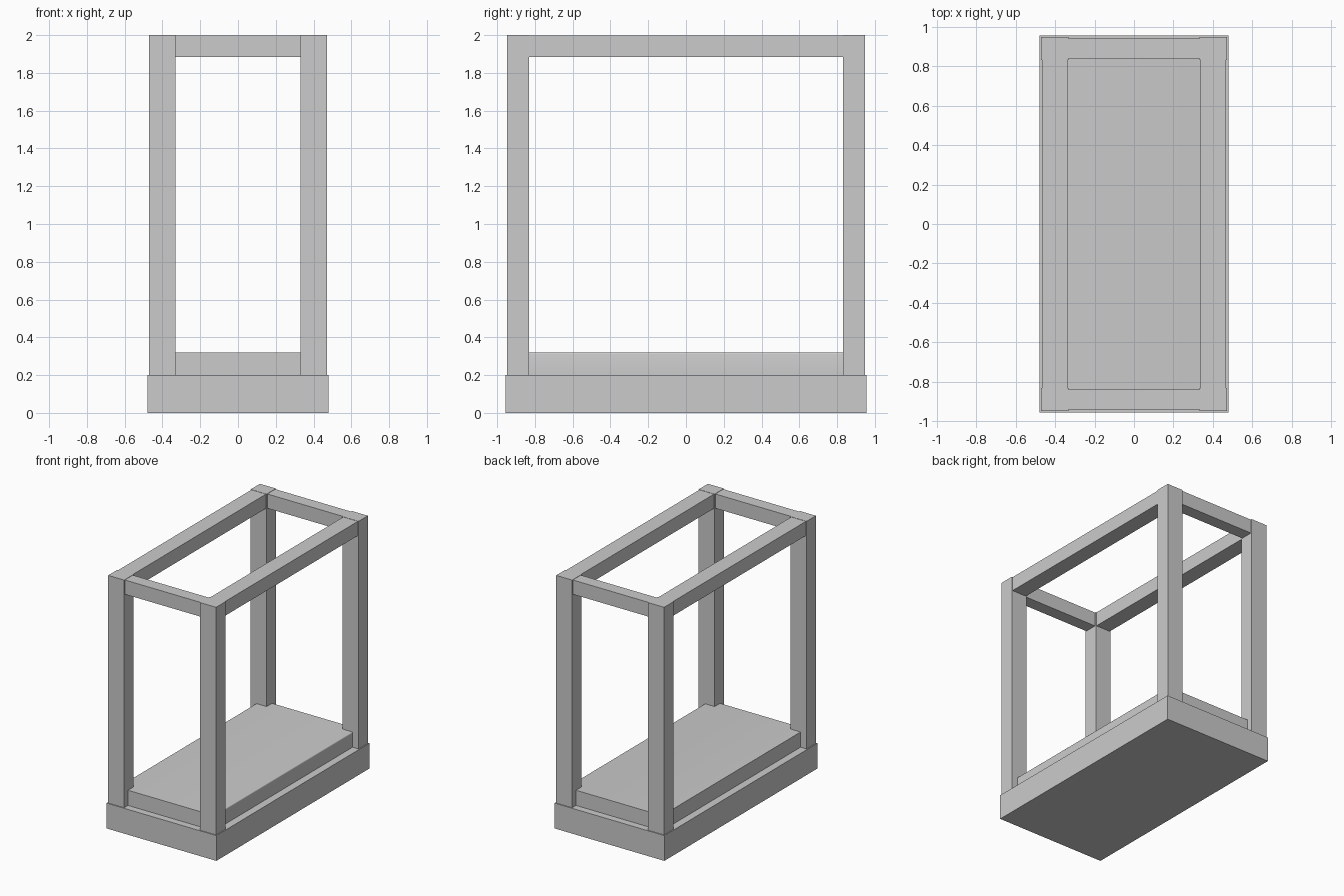
import bpy, bmesh

if "Cube" in bpy.data.objects:
    bpy.data.objects.remove(bpy.data.objects["Cube"])


def box(name, x0, x1, y0, y1, z0, z1):
    """Axis-aligned box between two corners."""
    bm = bmesh.new()
    bmesh.ops.create_cube(bm, size=1)
    for v in bm.verts:
        v.co.x = x1 if v.co.x > 0 else x0
        v.co.y = y1 if v.co.y > 0 else y0
        v.co.z = z1 if v.co.z > 0 else z0
    me = bpy.data.meshes.new(name)
    bm.to_mesh(me)
    bm.free()
    ob = bpy.data.objects.new(name, me)
    bpy.context.collection.objects.link(ob)
    return ob


def span(a, b, side):
    """Range a..b mirrored to the given side."""
    return sorted((a * side, b * side))


# base plinth
box("base", -0.48, 0.48, -0.956, 0.956, 0, 0.2)

# raised floor slab, with its right top edge softened
slab = box("floor_slab", -0.42, 0.42, -0.90, 0.90, 0.2, 0.32)
bm = bmesh.new()
bm.from_mesh(slab.data)
edge = [e for e in bm.edges if all(v.co.x > 0 and v.co.z > 0.3 for v in e.verts)]
bmesh.ops.bevel(bm, geom=edge, offset=0.008, segments=3, profile=0.5, affect='EDGES')
for f in bm.faces:
    f.smooth = True
for e in bm.edges:
    e.smooth = e.calc_face_angle(0) < 0.8
bm.to_mesh(slab.data)
bm.free()

# four corner posts
for sx, xn in ((-1, "left"), (1, "right")):
    for sy, yn in ((-1, "front"), (1, "back")):
        box(f"{yn}_{xn}_post", *span(0.332, 0.472, sx), *span(0.832, 0.948, sy), 0.2, 2.0)

# top rails, slightly slimmer than the posts
for s, xn, yn in ((-1, "left", "front"), (1, "right", "back")):
    box(f"{xn}_top_rail", *span(0.338, 0.466, s), -0.832, 0.832, 1.885, 1.998)
    box(f"{yn}_top_rail", -0.332, 0.332, *span(0.84, 0.94, s), 1.885, 1.998)
